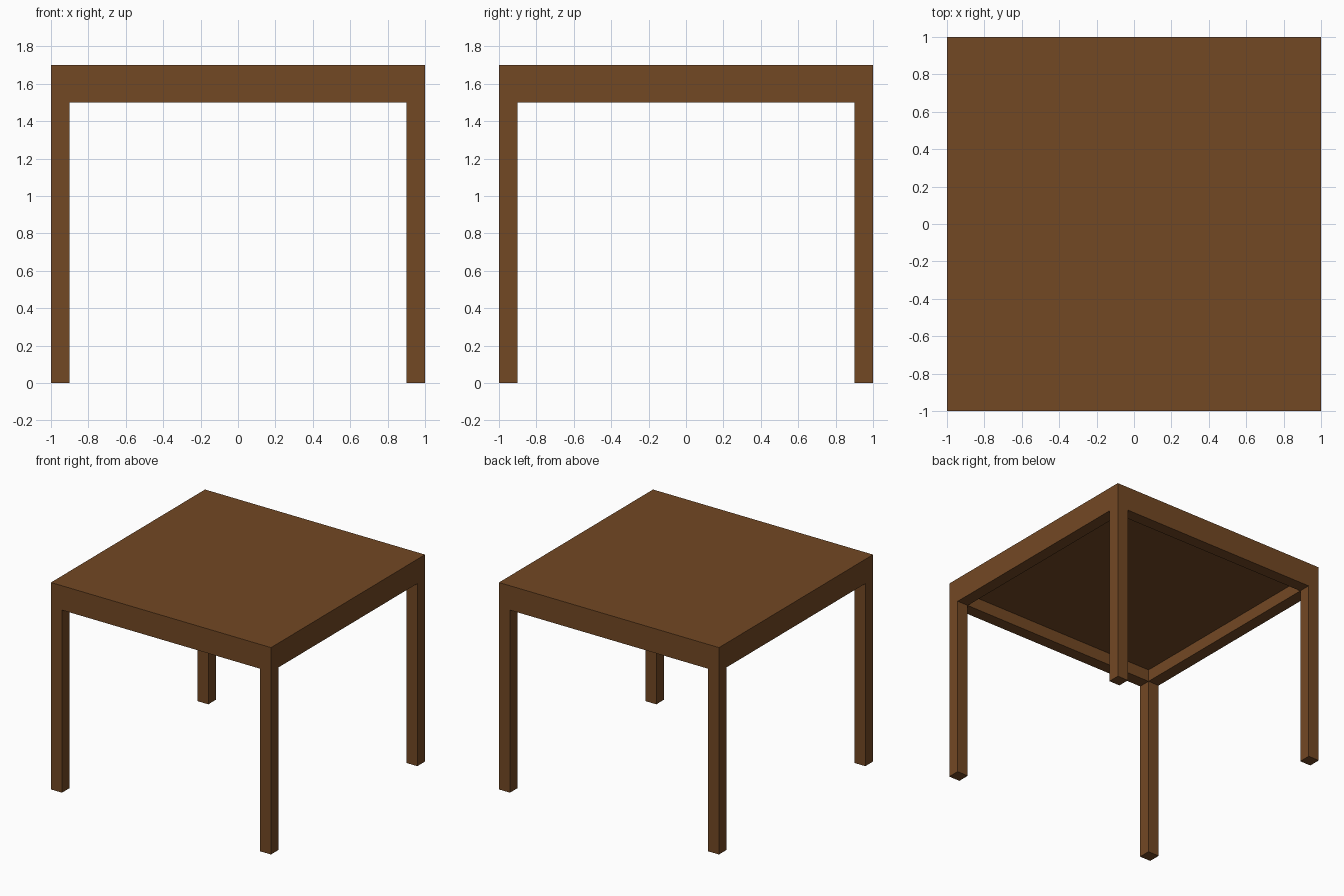
import bpy

if "Cube" in bpy.data.objects:
    bpy.data.objects.remove(bpy.data.objects["Cube"])

wood = bpy.data.materials.new("brown wood")
wood.diffuse_color = (0.171, 0.065, 0.0176, 1.0)
wood.use_nodes = True
wood.node_tree.nodes["Principled BSDF"].inputs["Base Color"].default_value = wood.diffuse_color


def box(name, lo, hi):
    """Axis-aligned box between two corners."""
    x0, y0, z0 = lo
    x1, y1, z1 = hi
    verts = [(x, y, z) for z in (z0, z1) for x, y in ((x0, y0), (x1, y0), (x1, y1), (x0, y1))]
    faces = [(3, 2, 1, 0), (4, 5, 6, 7)]
    faces += [(i, (i + 1) % 4, (i + 1) % 4 + 4, i + 4) for i in range(4)]
    mesh = bpy.data.meshes.new(name)
    mesh.from_pydata(verts, [], faces)
    mesh.materials.append(wood)
    obj = bpy.data.objects.new(name, mesh)
    bpy.context.collection.objects.link(obj)
    return obj


W, IN = 1.0, 0.9               # outer and inner half widths
Z_APRON, Z_TOP, H = 1.5, 1.6, 1.7

# Square tabletop
box("tabletop", (-W, -W, Z_TOP), (W, W, H))

# Four corner legs, running up to the underside of the top
for sx, side in ((-1, "left"), (1, "right")):
    for sy, end in ((-1, "front"), (1, "back")):
        xs = sorted((sx * IN, sx * W))
        ys = sorted((sy * IN, sy * W))
        box(f"{end}_{side}_leg", (xs[0], ys[0], 0), (xs[1], ys[1], Z_TOP))

# Apron rails between the legs, flush with their faces
for s, end, side in ((-1, "front", "left"), (1, "back", "right")):
    a, b = sorted((s * IN, s * W))
    box(f"{end}_rail", (-IN, a, Z_APRON), (IN, b, Z_TOP))
    box(f"{side}_rail", (a, -IN, Z_APRON), (b, IN, Z_TOP))
